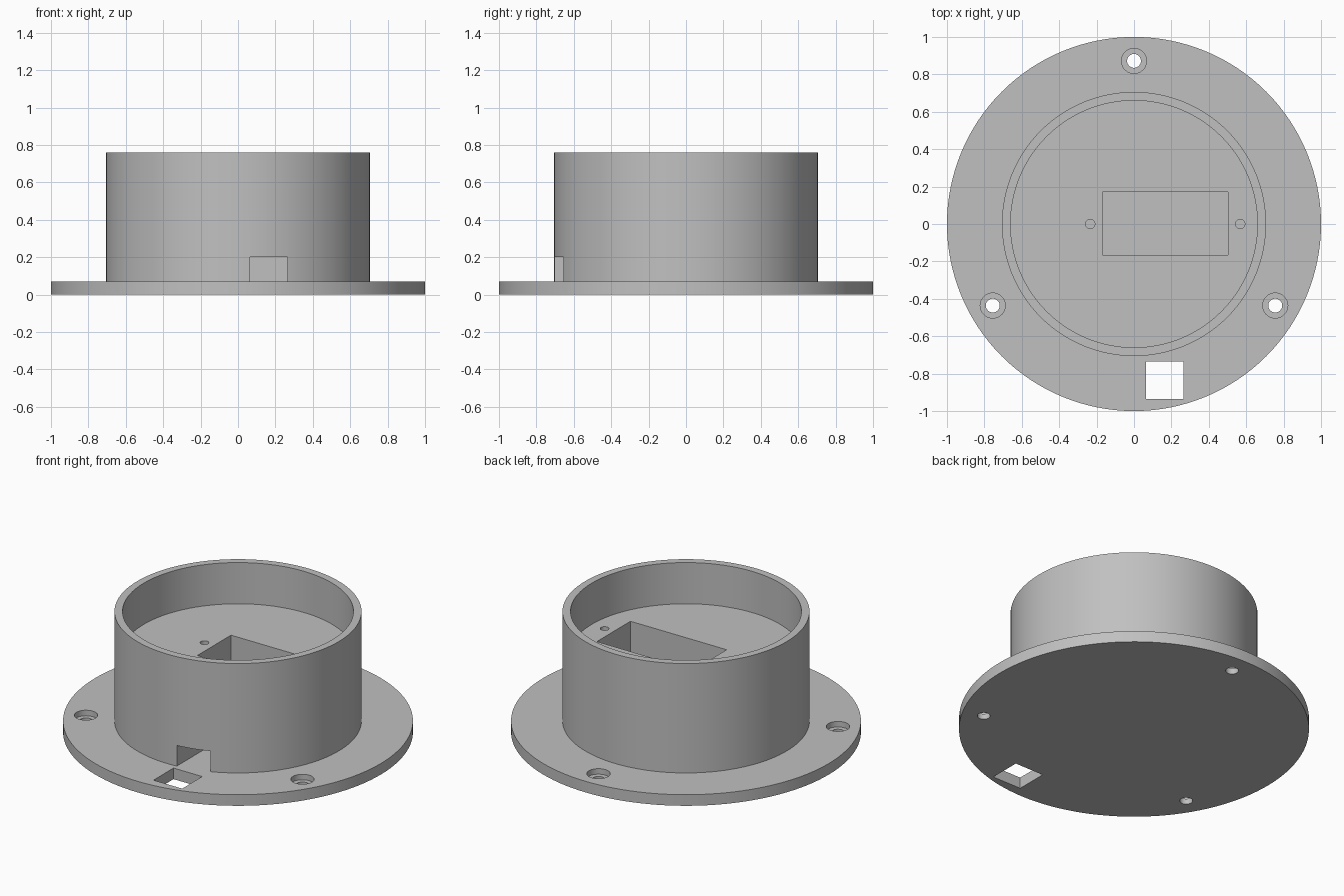
import bpy
import math

default_cube = bpy.data.objects.get("Cube")
if default_cube:
    bpy.data.objects.remove(default_cube, do_unlink=True)

grey = bpy.data.materials.new("light_grey_plastic")
grey.use_nodes = True
colour = (0.53, 0.53, 0.53, 1)
grey.diffuse_color = colour
grey.node_tree.nodes["Principled BSDF"].inputs["Base Color"].default_value = colour

FLANGE_TOP, FLOOR, RIM = 0.07, 0.50, 0.76


def cylinder(name, radius, z0, z1, x=0, y=0, sides=128):
    bpy.ops.mesh.primitive_cylinder_add(
        vertices=sides, radius=radius, depth=z1 - z0, location=(x, y, (z0 + z1) / 2))
    obj = bpy.context.object
    obj.name = name
    obj.data.materials.append(grey)
    return obj


def box(name, xs, ys, zs):
    spans = (xs, ys, zs)
    bpy.ops.mesh.primitive_cube_add(size=1, location=[(a + b) / 2 for a, b in spans])
    obj = bpy.context.object
    obj.name = name
    obj.scale = [b - a for a, b in spans]
    bpy.ops.object.transform_apply(location=False, rotation=False, scale=True)
    obj.data.materials.append(grey)
    return obj


def cut(target, cutter):
    cutter.hide_render = True
    mod = target.modifiers.new("cut", 'BOOLEAN')
    mod.operation = 'DIFFERENCE'
    mod.solver = 'EXACT'
    mod.object = cutter
    bpy.context.view_layer.objects.active = target
    bpy.ops.object.modifier_apply(modifier=mod.name)
    bpy.data.objects.remove(cutter, do_unlink=True)


# Mounting flange with three counterbored screw holes and a cable opening
flange = cylinder("mounting_flange", 1.0, 0, FLANGE_TOP)
for degrees in (90, 210, 330):
    a = math.radians(degrees)
    x, y = 0.872 * math.cos(a), 0.872 * math.sin(a)
    cut(flange, cylinder("counterbore", 0.067, 0.035, 0.2, x, y, 48))
    cut(flange, cylinder("screw_hole", 0.037, -0.1, 0.2, x, y, 48))
cut(flange, box("cable_opening", (0.065, 0.265), (-0.935, -0.735), (-0.1, 0.2)))

# Round housing with a recessed floor, socket pocket, pilot holes and cable tunnel
housing = cylinder("round_housing", 0.706, FLANGE_TOP, RIM)
cut(housing, cylinder("recess", 0.66, FLOOR, RIM + 0.1))
cut(housing, box("socket_pocket", (-0.168, 0.503), (-0.165, 0.17), (0, RIM)))
for x in (-0.234, 0.568):
    cut(housing, cylinder("pilot_hole", 0.025, 0.25, RIM, x, 0, 32))
cut(housing, box("cable_tunnel", (0.065, 0.265), (-0.8, 0), (0, 0.2)))

# Smooth round walls with crisp edges
for obj in (flange, housing):
    bpy.ops.object.select_all(action='DESELECT')
    obj.select_set(True)
    bpy.context.view_layer.objects.active = obj
    bpy.ops.object.shade_smooth_by_angle(angle=math.radians(30))
